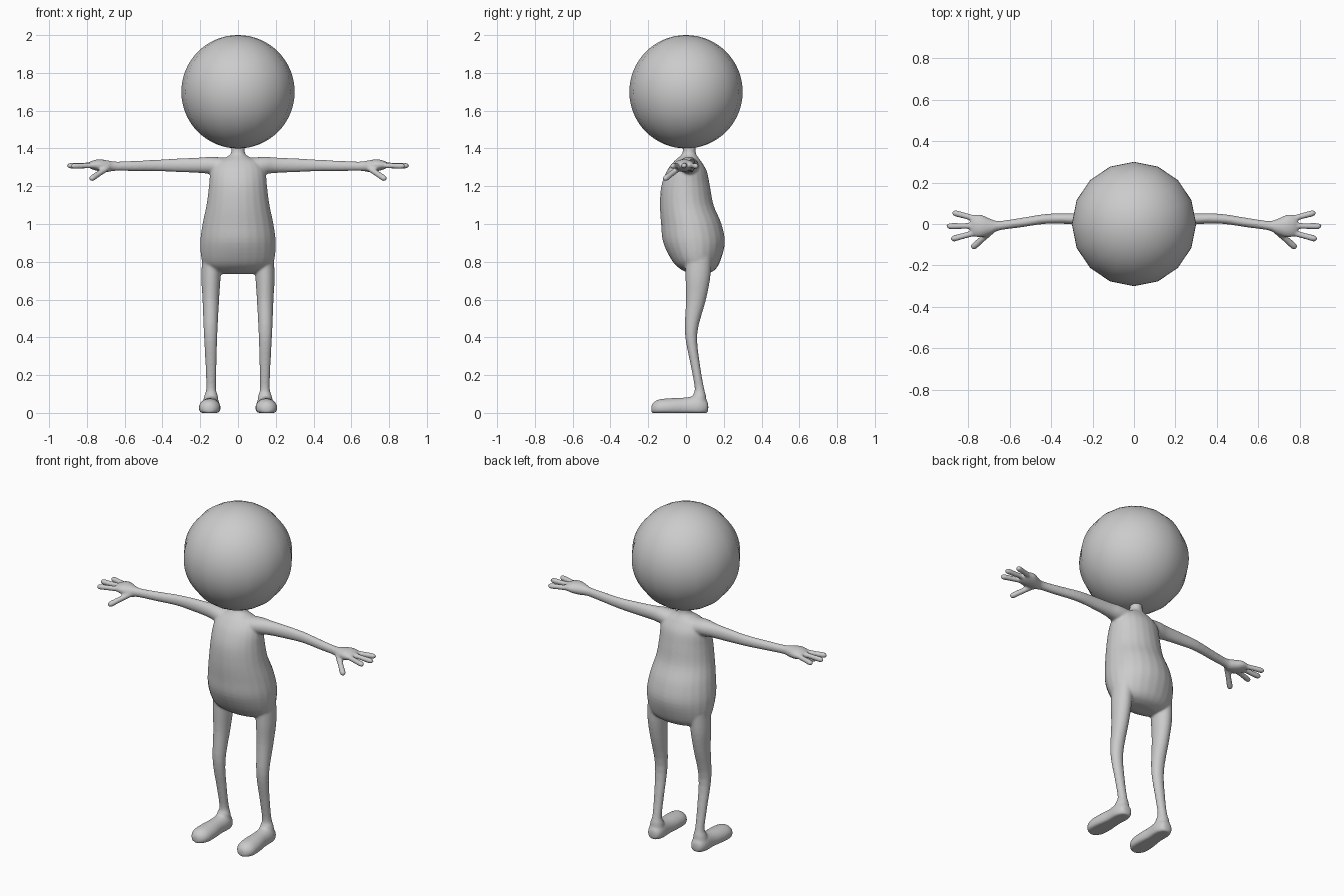
import bpy, bmesh
from math import sin, cos, pi
from mathutils import Vector

SIDES, STEPS = 24, 4


def smooth_path(pts):
    """Catmull-Rom interpolation of section tuples."""
    pts = [Vector(p) for p in pts]
    ext = [pts[0]] + pts + [pts[-1]]
    out = []
    for i in range(len(pts) - 1):
        a, b, c, d = ext[i:i + 4]
        for k in range(STEPS):
            t = k / STEPS
            out.append(0.5 * (2 * b + (c - a) * t + (2 * a - 5 * b + 4 * c - d) * t * t
                              + (3 * b - a - 3 * c + d) * t ** 3))
    return out + [pts[-1]]


def loft(bm, sections, axis, side=1):
    """Closed tube through sections (x, y, z, half width, half height)."""
    a = Vector(axis).normalized()
    u = Vector((0, 0, 1)).cross(a)
    u = u.normalized() if u.length > 1e-4 else Vector((1, 0, 0))
    v = a.cross(u)
    rings = []
    for s in smooth_path(sections):
        ring = []
        for i in range(SIDES):
            t = 2 * pi * i / SIDES
            p = Vector(s[:3]) + u * cos(t) * max(s[3], 0.002) + v * sin(t) * max(s[4], 0.002)
            ring.append(bm.verts.new((p.x * side, p.y, max(p.z, 0))))
        rings.append(ring)
    for r, q in zip(rings, rings[1:]):
        for i in range(SIDES):
            j = (i + 1) % SIDES
            bm.faces.new((r[i], r[j], q[j], q[i]))
    bm.faces.new(rings[0][::-1])
    bm.faces.new(rings[-1])


def finger(bm, start, end, r, side):
    """Round-ended digit."""
    p, q = Vector(start), Vector(end)
    secs = [(*p.lerp(q, t), r * k, r * k)
            for t, k in ((0, 1), (0.5, 0.95), (0.85, 1), (0.95, 0.8), (1, 0.3))]
    loft(bm, secs, q - p, side)


bm = bmesh.new()

# torso and neck
loft(bm, [(0, 0.07, 0.735, 0.09, 0.04), (0, 0.066, 0.755, 0.155, 0.085),
          (0, 0.055, 0.80, 0.19, 0.125), (0, 0.043, 0.90, 0.2, 0.163),
          (0, 0.028, 1.0, 0.188, 0.16), (0, 0.004, 1.1, 0.167, 0.142),
          (0, -0.002, 1.2, 0.154, 0.129), (0, 0.004, 1.28, 0.145, 0.106),
          (0, 0.008, 1.33, 0.115, 0.073), (0, 0.013, 1.355, 0.06, 0.05),
          (0, 0.017, 1.38, 0.036, 0.035), (0, 0.017, 1.45, 0.036, 0.035)], (0, 0, 1))

for s in (1, -1):
    # leg
    loft(bm, [(0.138, 0.065, 0.84, 0.05, 0.07), (0.143, 0.063, 0.72, 0.051, 0.066),
              (0.144, 0.053, 0.6, 0.044, 0.053), (0.145, 0.027, 0.42, 0.036, 0.033),
              (0.143, 0.05, 0.25, 0.029, 0.025), (0.142, 0.071, 0.13, 0.026, 0.025),
              (0.143, 0.07, 0.09, 0.036, 0.036), (0.145, 0.065, 0.04, 0.045, 0.045)],
         (0, 0, 1), s)
    # foot
    loft(bm, [(0.143, 0.118, 0.03, 0.014, 0.015), (0.143, 0.108, 0.03, 0.034, 0.038),
              (0.144, 0.07, 0.032, 0.048, 0.06), (0.146, 0.0, 0.03, 0.048, 0.052),
              (0.149, -0.08, 0.028, 0.057, 0.05), (0.151, -0.14, 0.026, 0.055, 0.046),
              (0.152, -0.172, 0.022, 0.036, 0.034), (0.152, -0.184, 0.02, 0.014, 0.015)],
         (0, -1, 0), s)
    # arm and palm
    loft(bm, [(0.06, 0.01, 1.305, 0.06, 0.045), (0.14, 0.015, 1.31, 0.05, 0.046),
              (0.2, 0.02, 1.311, 0.036, 0.041), (0.3, 0.025, 1.311, 0.027, 0.037),
              (0.42, 0.025, 1.31, 0.024, 0.031), (0.55, 0.006, 1.307, 0.023, 0.027),
              (0.65, -0.008, 1.306, 0.023, 0.025), (0.69, -0.013, 1.306, 0.037, 0.031),
              (0.735, -0.01, 1.311, 0.054, 0.032), (0.77, -0.008, 1.312, 0.053, 0.024),
              (0.79, -0.008, 1.312, 0.035, 0.013)], (1, 0, 0), s)
    # three fingers and thumb
    finger(bm, (0.75, 0.022, 1.311), (0.878, 0.056, 1.306), 0.0155, s)
    finger(bm, (0.75, -0.009, 1.313), (0.906, -0.01, 1.308), 0.0155, s)
    finger(bm, (0.75, -0.038, 1.311), (0.885, -0.074, 1.306), 0.0155, s)
    finger(bm, (0.69, -0.035, 1.298), (0.783, -0.117, 1.235), 0.0165, s)

bmesh.ops.recalc_face_normals(bm, faces=bm.faces)
me = bpy.data.meshes.new("body")
bm.to_mesh(me)
bm.free()
body = bpy.data.objects.new("body", me)
bpy.context.collection.objects.link(body)

# fuse the limbs into one skin and soften the joins
rem = body.modifiers.new("fuse", 'REMESH')
rem.mode = 'VOXEL'
rem.voxel_size = 0.006
rem.use_smooth_shade = True
sm = body.modifiers.new("soften", 'SMOOTH')
sm.factor = 0.5
sm.iterations = 10

# head
bpy.ops.mesh.primitive_uv_sphere_add(segments=16, ring_count=32, radius=0.3, location=(0, 0, 1.7))
head = bpy.context.object
head.name = "head"
bpy.ops.object.shade_smooth()
